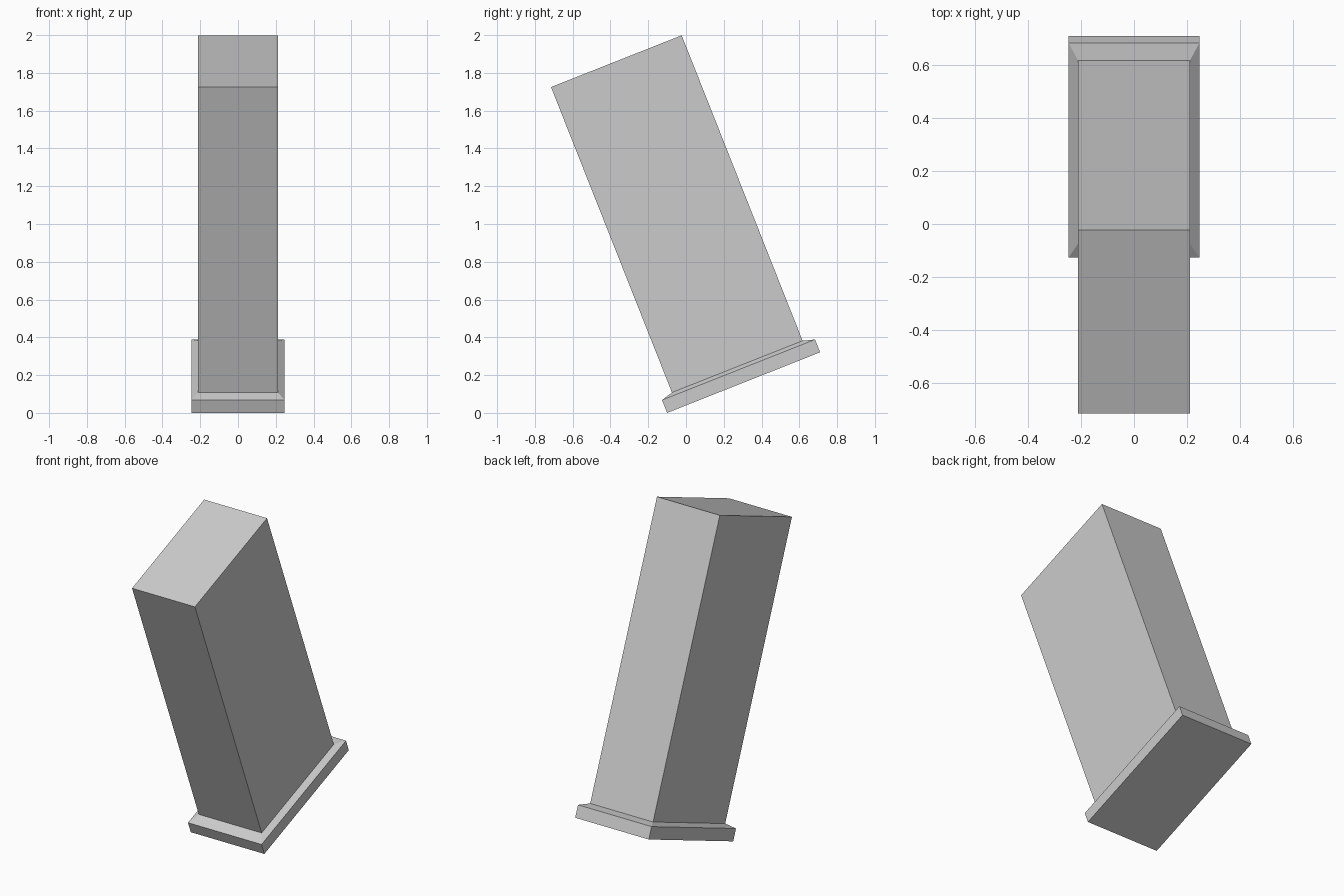
import bpy, bmesh
from math import radians
from mathutils import Matrix

if "Cube" in bpy.data.objects:
    bpy.data.objects.remove(bpy.data.objects["Cube"], do_unlink=True)

grey = bpy.data.materials.new("light_grey")
grey.use_nodes = True
colour = (0.6, 0.6, 0.6, 1)
grey.diffuse_color = colour
grey.node_tree.nodes["Principled BSDF"].inputs["Base Color"].default_value = colour

# Everything is built upright, then leaned forward about the front lower edge
LEAN = Matrix.Translation((0, -0.1, 0)) @ Matrix.Rotation(radians(21.6), 4, "X")
MID = 0.4355


def lofted_block(name, sections, cap_bottom=False, cap_top=False):
    """Join rectangular sections given as (half width, half depth, height)."""
    bm = bmesh.new()
    rings = [[bm.verts.new((sx * w, MID + sy * d, h))
              for sx, sy in ((-1, -1), (1, -1), (1, 1), (-1, 1))]
             for w, d, h in sections]
    for low, high in zip(rings, rings[1:]):
        for i in range(4):
            j = (i + 1) % 4
            bm.faces.new((low[i], low[j], high[j], high[i]))
    if cap_bottom:
        bm.faces.new(rings[0][::-1])
    if cap_top:
        bm.faces.new(rings[-1])
    bm.transform(LEAN)
    mesh = bpy.data.meshes.new(name)
    bm.to_mesh(mesh)
    bm.free()
    mesh.materials.append(grey)
    obj = bpy.data.objects.new(name, mesh)
    bpy.context.collection.objects.link(obj)
    return obj


# Flared base plate with a sloping shoulder
lofted_block("base_plate",
             [(0.247, MID, 0), (0.247, MID, 0.073), (0.211, 0.372, 0.091)],
             cap_bottom=True)

# Long rectangular body rising from the shoulder
lofted_block("body", [(0.211, 0.372, 0.091), (0.211, 0.372, 1.83)], cap_top=True)
